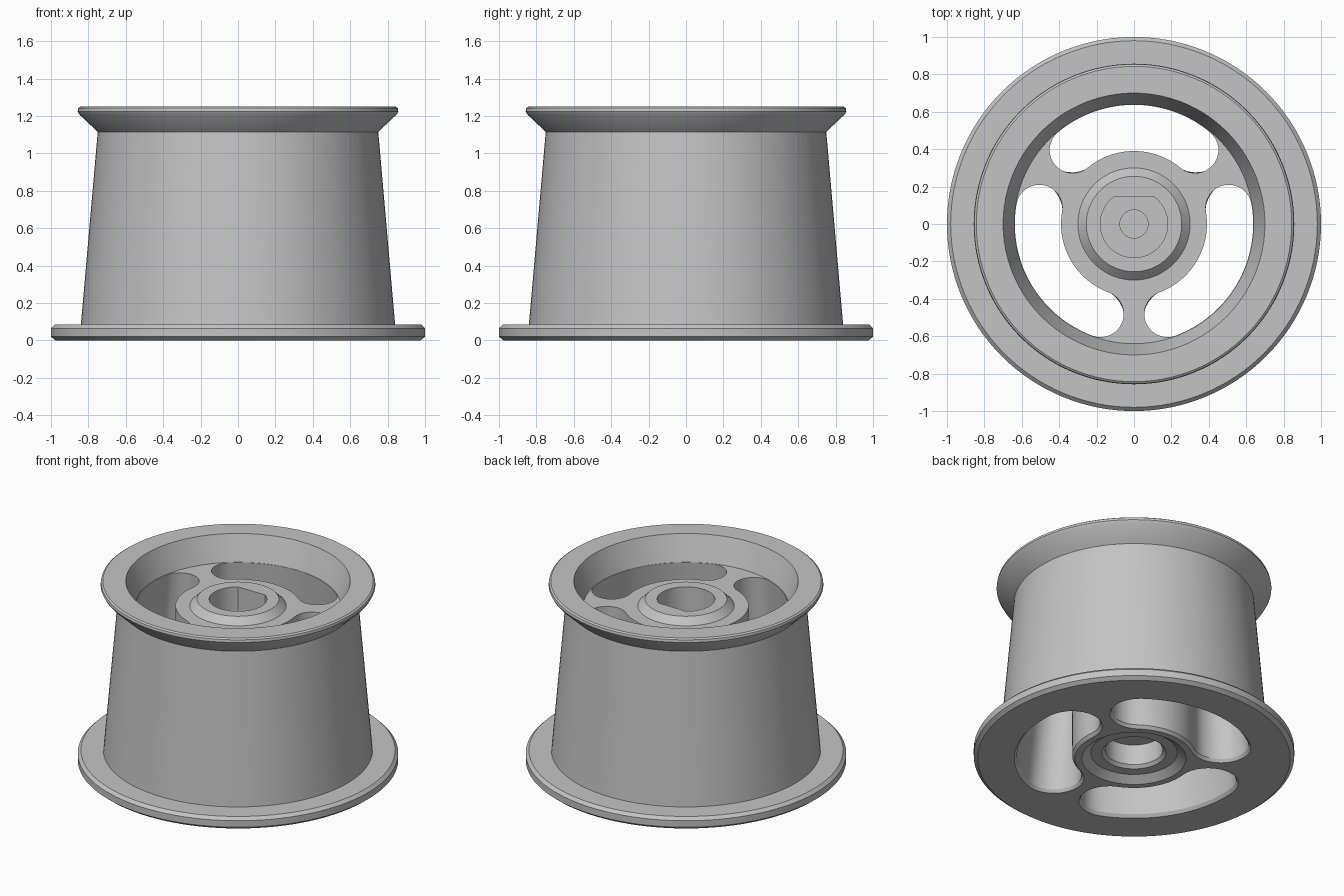
import bpy, bmesh, math
from mathutils import Matrix

cube = bpy.data.objects.get("Cube")
if cube:
    bpy.data.objects.remove(cube, do_unlink=True)

grey = bpy.data.materials.new("plain grey")
grey.use_nodes = True
GREY = (0.55, 0.55, 0.55, 1)
grey.diffuse_color = GREY
grey.node_tree.nodes["Principled BSDF"].inputs["Base Color"].default_value = GREY


def make_object(name, bm):
    bmesh.ops.recalc_face_normals(bm, faces=bm.faces[:])
    mesh = bpy.data.meshes.new(name)
    bm.to_mesh(mesh)
    bm.free()
    mesh.materials.append(grey)
    obj = bpy.data.objects.new(name, mesh)
    bpy.context.collection.objects.link(obj)
    return obj


def lathe(name, profile, steps=128):
    bm = bmesh.new()
    verts = [bm.verts.new((r, 0, z)) for r, z in profile]
    edges = [bm.edges.new(pair) for pair in zip(verts, verts[1:])]
    bmesh.ops.spin(bm, geom=verts + edges, cent=(0, 0, 0), axis=(0, 0, 1),
                   angle=math.tau, steps=steps, use_duplicate=False)
    bmesh.ops.remove_doubles(bm, verts=bm.verts[:], dist=0.0001)
    return make_object(name, bm)


def loft(name, loops):
    """Solid through equal-length lists of points, capped at both ends."""
    bm = bmesh.new()
    rings = [[bm.verts.new(p) for p in loop] for loop in loops]
    for low, high in zip(rings, rings[1:]):
        for i in range(len(low)):
            bm.faces.new((low[i - 1], low[i], high[i], high[i - 1]))
    bm.faces.new(rings[0])
    bm.faces.new(rings[-1])
    return make_object(name, bm)


def arc(cx, cy, r, start, end, n):
    return [(cx + r * math.cos(start + (end - start) * i / n),
             cy + r * math.sin(start + (end - start) * i / n)) for i in range(n + 1)]


def slot_loop(inner, outer, half_spoke, z):
    """Curved slot with round ends, centred on +y."""
    mid, cap = (inner + outer) / 2, (outer - inner) / 2
    half = math.pi / 3 - math.asin((cap + half_spoke) / mid)
    a, b = math.pi / 2 - half, math.pi / 2 + half
    pts = arc(0, 0, outer, a, b, 32)
    pts += arc(mid * math.cos(b), mid * math.sin(b), cap, b, b + math.pi, 16)[1:]
    pts += arc(0, 0, inner, b, a, 32)[1:]
    pts += arc(mid * math.cos(a), mid * math.sin(a), cap, a + math.pi, a + math.tau, 16)[1:-1]
    return [(x, y, z) for x, y in pts]


def cut(target, cutter):
    mod = target.modifiers.new("cut", 'BOOLEAN')
    mod.operation = 'DIFFERENCE'
    mod.solver = 'EXACT'
    mod.object = cutter
    bpy.context.view_layer.objects.active = target
    bpy.ops.object.modifier_apply(modifier=mod.name)
    bpy.data.objects.remove(cutter, do_unlink=True)


# Wheel body: bottom recess, flange, tapered wall, flared rim, dish and hub collar
wheel = lathe("wheel_body", [
    (0, 0.2), (0.18, 0.2), (0.18, 0.06), (0.2, 0.04), (0.27, 0.04), (0.325, 0),
    (0.975, 0), (1, 0.02), (1, 0.065), (0.98, 0.085), (0.84, 0.085),
    (0.75, 1.115), (0.848, 1.208), (0.857, 1.225), (0.854, 1.242), (0.843, 1.25),
    (0.7, 1.25), (0.64, 1.08), (0.3, 1.08), (0.255, 1.125), (0, 1.125)])

# Three drafted slots with a chamfered lower edge leave three spokes
for k in range(3):
    slot = loft("slot_cutter", [
        slot_loop(0.36, 0.755, 0.03, -0.01),
        slot_loop(0.385, 0.73, 0.05, 0.02),
        slot_loop(0.39, 0.637, 0.055, 1.08),
        slot_loop(0.39, 0.63, 0.055, 1.2)])
    slot.data.transform(Matrix.Rotation(k * math.tau / 3, 4, 'Z'))
    cut(wheel, slot)

# Shaft bore with one flat side, and a small pilot hole in its floor
edge = math.asin(0.147 / 0.18)
bore = arc(0, 0, 0.18, math.pi - edge, math.tau + edge, 56)
cut(wheel, loft("bore_cutter", [[(x, y, z) for x, y in bore] for z in (0.32, 1.3)]))
pilot = arc(0, 0, 0.075, 0, math.tau, 32)[:-1]
cut(wheel, loft("pilot_cutter", [[(x, y, z) for x, y in pilot] for z in (0.27, 0.5)]))

# Smooth shading with crisp edges
bpy.ops.object.select_all(action='DESELECT')
wheel.select_set(True)
bpy.context.view_layer.objects.active = wheel
bpy.ops.object.shade_smooth_by_angle(angle=math.radians(25))
